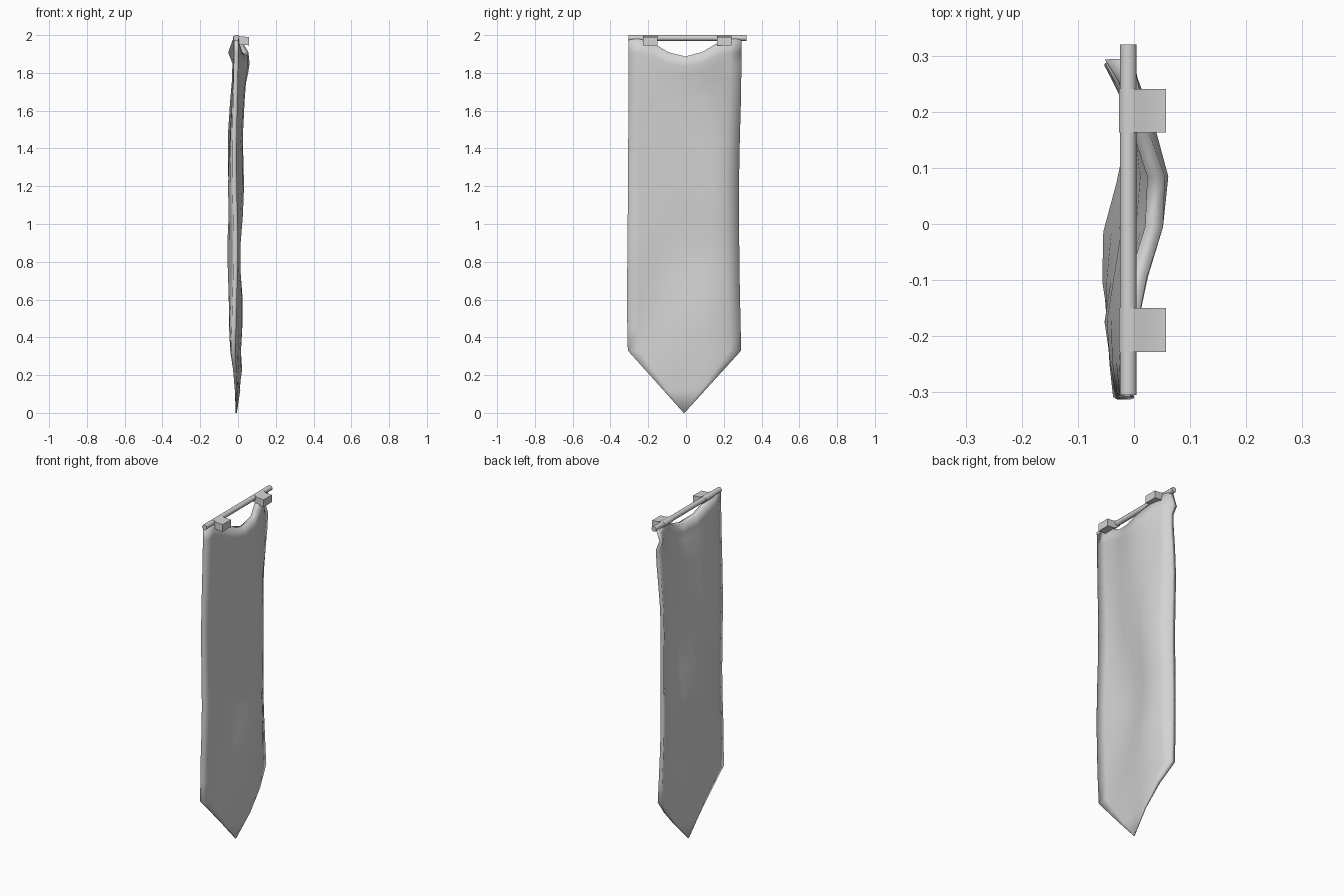
import bpy, bmesh, math
from mathutils import Matrix, Vector

cube = bpy.data.objects.get("Cube")
if cube:
    bpy.data.objects.remove(cube, do_unlink=True)

grey = bpy.data.materials.new("light grey")
grey.use_nodes = True
colour = (0.65, 0.65, 0.65, 1)
grey.diffuse_color = colour
grey.node_tree.nodes["Principled BSDF"].inputs["Base Color"].default_value = colour


def finish(name, bm, angle=None):
    bmesh.ops.recalc_face_normals(bm, faces=bm.faces)
    mesh = bpy.data.meshes.new(name)
    bm.to_mesh(mesh)
    bm.free()
    mesh.materials.append(grey)
    obj = bpy.data.objects.new(name, mesh)
    bpy.context.collection.objects.link(obj)
    bpy.ops.object.select_all(action="DESELECT")
    obj.select_set(True)
    bpy.context.view_layer.objects.active = obj
    if angle is None:
        bpy.ops.object.shade_smooth()
    else:
        bpy.ops.object.shade_smooth_by_angle(angle=math.radians(angle))
    return obj


def lerp_table(table, t):
    for (a, va), (b, vb) in zip(table, table[1:]):
        if t <= b:
            return va + (vb - va) * (t - a) / (b - a)
    return table[-1][1]


# Billows of the cloth: y, z, spread in y, spread in z, depth
BILLOWS = [
    (0.06, 1.87, 0.15, 0.13, 0.053), (0.06, 1.62, 0.15, 0.17, 0.026),
    (0.30, 1.91, 0.05, 0.045, -0.030), (0.30, 1.45, 0.055, 0.35, -0.026),
    (0.30, 0.80, 0.055, 0.62, -0.036), (-0.05, 0.85, 0.13, 0.25, -0.034),
    (0.14, 1.25, 0.11, 0.22, 0.026), (-0.20, 1.35, 0.12, 0.35, -0.023),
    (-0.17, 1.12, 0.07, 0.20, -0.010), (0.16, 1.00, 0.10, 0.15, 0.012),
    (0.12, 0.55, 0.11, 0.22, 0.023), (-0.20, 0.50, 0.12, 0.24, -0.024),
    (-0.30, 0.33, 0.08, 0.10, -0.010), (0.12, 0.18, 0.08, 0.10, 0.022),
]
LEFT = [(0, -0.012), (0.33, -0.308), (0.55, -0.313), (1.2, -0.307), (2, -0.303)]
RIGHT = [(0, -0.008), (0.33, 0.292), (0.8, 0.282), (1.3, 0.281), (1.7, 0.292), (2, 0.294)]
SCALLOP = [(0, 1.887), (0.3, 1.91), (0.55, 1.955), (0.7, 1.975), (1, 1.985)]
COLUMNS = [-1, -0.8, -0.55, -0.3, 0, 0.3, 0.55, 0.8, 1]
ROWS = [0, 0.12, 0.23, 0.33, 0.45, 0.6, 0.75, 0.9, 1.05, 1.2, 1.35, 1.5, 1.65, 1.78, 1.86, 1.92, 2]


def cloth_point(u, z, side):
    left, right = lerp_table(LEFT, z), lerp_table(RIGHT, z)
    # The upper rows bend down to follow the sagging hem
    z -= (2 - lerp_table(SCALLOP, abs(u))) * max(0, (z - 1.65) / 0.35)
    y = left + (right - left) * (u + 1) / 2
    x = -0.009 + sum(d * math.exp(-((y - cy) / sy) ** 2 - ((z - cz) / sz) ** 2)
                     for cy, cz, sy, sz, d in BILLOWS)
    half = (0.016 - 0.004 * u * u) * min(1, 0.2 + z * 2.5)
    return Vector((x + side * half, y, z))


# Cloth: two skins joined along the border
bm = bmesh.new()
skins = [[[bm.verts.new(cloth_point(u, z, s)) for u in COLUMNS] for z in ROWS] for s in (1, -1)]
nr, nc = len(ROWS) - 1, len(COLUMNS) - 1
for skin in skins:
    for r in range(nr):
        for c in range(nc):
            bm.faces.new((skin[r][c], skin[r][c + 1], skin[r + 1][c + 1], skin[r + 1][c]))
border = ([(0, c) for c in range(nc)] + [(r, nc) for r in range(nr)]
          + [(nr, c) for c in range(nc, 0, -1)] + [(r, 0) for r in range(nr, 0, -1)])
for (a, b), (c, d) in zip(border, border[1:] + border[:1]):
    bm.faces.new((skins[0][a][b], skins[0][c][d], skins[1][c][d], skins[1][a][b]))
finish("banner_cloth", bm)

# Rod
bm = bmesh.new()
bmesh.ops.create_cone(bm, cap_ends=True, segments=10, radius1=0.0155, radius2=0.0155, depth=0.625,
                      matrix=Matrix.Translation((-0.01, 0.0075, 1.985)) @ Matrix.Rotation(math.pi / 2, 4, "X"))
finish("banner_rod", bm, 40)

# Wall brackets wrapped round the rod
PROFILE = [(-0.027, 1.976), (-0.027, 1.99), (-0.016, 2.0), (0.0, 2.0), (0.012, 1.993),
           (0.057, 1.99), (0.057, 1.946), (0.01, 1.95), (-0.012, 1.962)]
for name, y in (("front_bracket", -0.189), ("back_bracket", 0.202)):
    bm = bmesh.new()
    face = bm.faces.new([bm.verts.new((x, y - 0.039, z)) for x, z in PROFILE])
    extruded = bmesh.ops.extrude_face_region(bm, geom=[face], use_keep_orig=True)["geom"]
    bmesh.ops.translate(bm, vec=(0, 0.078, 0),
                        verts=[v for v in extruded if isinstance(v, bmesh.types.BMVert)])
    finish(name, bm, 55)
